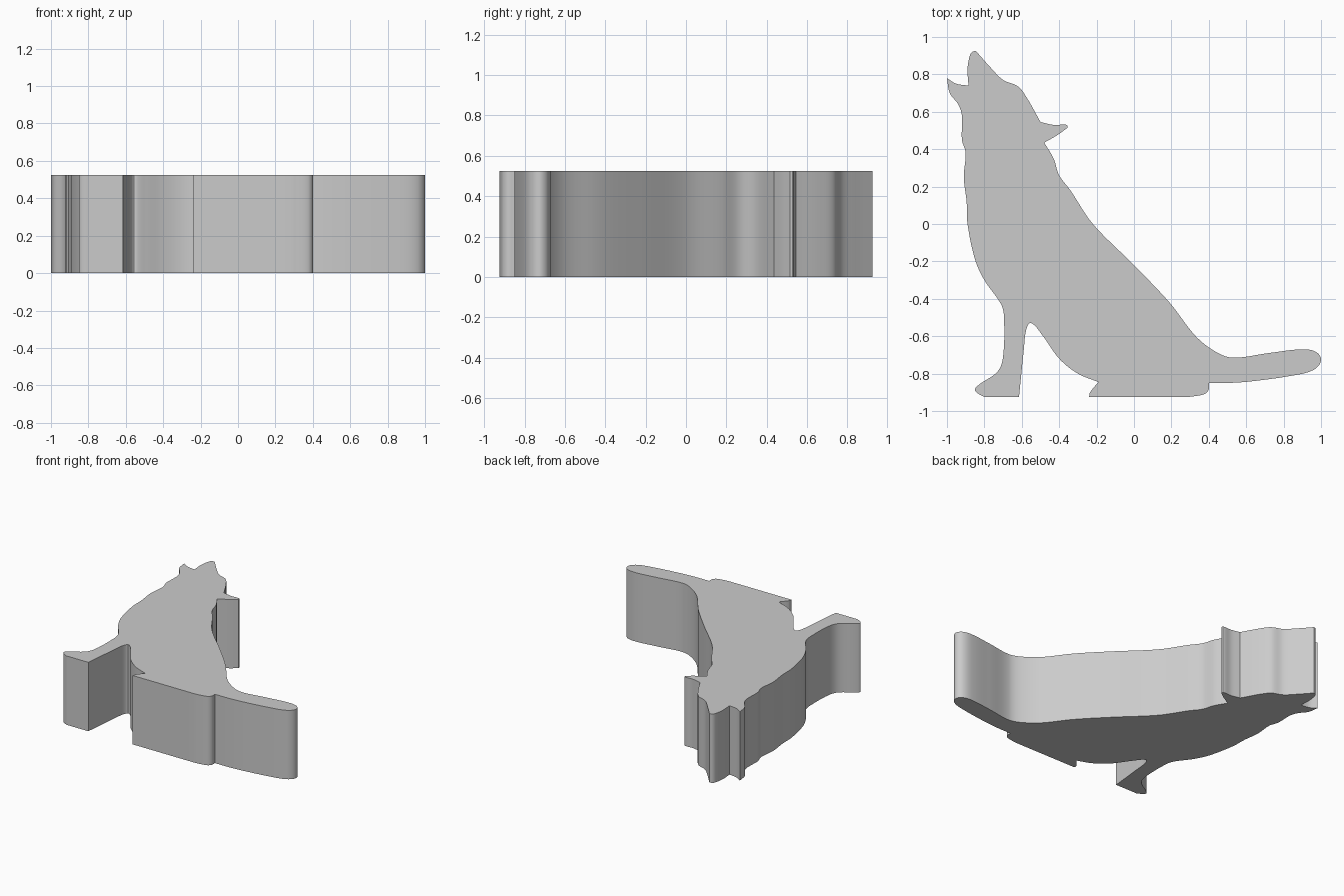
import bpy
import bmesh
from mathutils import Vector
from mathutils.geometry import interpolate_bezier

THICKNESS = 0.525
STEPS = 8

default_cube = bpy.data.objects.get("Cube")
if default_cube:
    bpy.data.objects.remove(default_cube, do_unlink=True)


def make_material(name, color):
    material = bpy.data.materials.new(name)
    material.use_nodes = True
    material.diffuse_color = color
    material.node_tree.nodes["Principled BSDF"].inputs["Base Color"].default_value = color
    return material


def smooth_path(points):
    """Smooth curve through the points, with free ends; the last point is left out."""
    points = [Vector(p) for p in points]
    last = len(points) - 1
    tangents = [(points[min(i + 1, last)] - points[max(i - 1, 0)]).normalized()
                for i in range(last + 1)]
    path = []
    for i in range(last):
        start, end = points[i], points[i + 1]
        reach = (end - start).length / 3
        path += interpolate_bezier(start, start + tangents[i] * reach,
                                   end - tangents[i + 1] * reach, end, STEPS)[:-1]
    return path


def extrude_outline(name, outline, height, material):
    bm = bmesh.new()
    base = bm.faces.new([bm.verts.new((p.x, p.y, 0)) for p in outline])
    result = bmesh.ops.extrude_face_region(bm, geom=[base], use_keep_orig=True)
    top = [v for v in result["geom"] if isinstance(v, bmesh.types.BMVert)]
    bmesh.ops.translate(bm, verts=top, vec=(0, 0, height))
    bmesh.ops.recalc_face_normals(bm, faces=bm.faces[:])
    mesh = bpy.data.meshes.new(name)
    bm.to_mesh(mesh)
    bm.free()
    mesh.materials.append(material)
    obj = bpy.data.objects.new(name, mesh)
    bpy.context.collection.objects.link(obj)
    return obj


# Each stretch runs from one sharp corner to the next, clockwise from the chin
mouth = [(-1, .78), (-.95, .75), (-.885, .74)]
muzzle = [(-.89, .83), (-.878, .9), (-.865, .92), (-.845, .925)]
forehead = [(-.77, .84), (-.7, .77), (-.62, .735), (-.57, .67), (-.5, .545)]
ear_top = [(-.43, .53), (-.36, .53), (-.355, .515)]
ear_bottom = [(-.41, .475), (-.48, .435)]
back = [(-.43, .35), (-.4, .26), (-.34, .18), (-.22, 0), (0, -.22), (.19, -.42), (.33, -.6)]
tail = [(.44, -.685), (.53, -.715), (.72, -.69), (.9, -.67), (.975, -.685), (1, -.73),
        (.96, -.78), (.85, -.81), (.62, -.842), (.5, -.85), (.4, -.85)]
heel = [(.4, -.885), (.375, -.91), (.29, -.925)]
haunch_base = [(-.24, -.925)]
hind_toes = [(-.235, -.9), (-.19, -.845)]
belly = [(-.3, -.8), (-.4, -.72), (-.49, -.595), (-.55, -.53), (-.575, -.56),
         (-.59, -.68), (-.615, -.925)]
paw_base = [(-.8, -.925)]
foreleg = [(-.85, -.89), (-.83, -.86), (-.73, -.79), (-.7, -.71), (-.695, -.5),
           (-.71, -.43), (-.8, -.3), (-.85, -.19), (-.89, 0)]
chest = [(-.895, .12), (-.91, .25), (-.9, .38), (-.92, .45), (-.92, .58),
         (-.94, .64), (-.985, .7), (-1, .78)]

# Join the stretches into one closed silhouette
outline = smooth_path(mouth)
corner = mouth[-1]
for stretch in (muzzle, forehead, ear_top, ear_bottom, back + tail, heel, haunch_base,
                hind_toes, belly, paw_base, foreleg + chest):
    outline += smooth_path([corner] + stretch)
    corner = stretch[-1]

# Thick flat body with crisp rims and smooth side walls
grey = make_material("plain_grey", (0.6, 0.6, 0.6, 1))
body = extrude_outline("howling_animal_body", outline, THICKNESS, grey)
bpy.ops.object.select_all(action="DESELECT")
body.select_set(True)
bpy.context.view_layer.objects.active = body
bpy.ops.object.shade_smooth_by_angle(angle=0.52)
